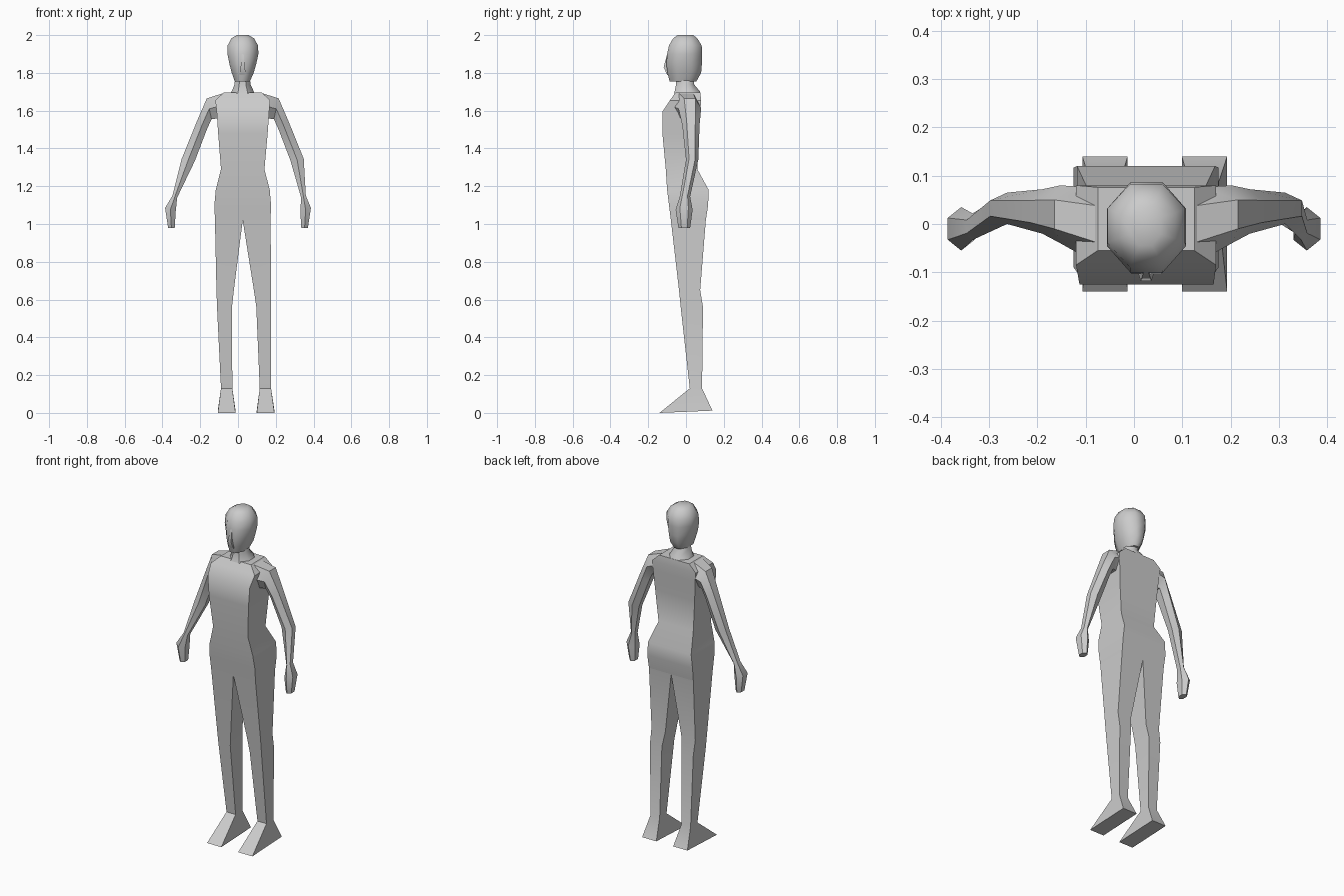
import bpy, bmesh
from math import cos, sin, pi, radians


def ring(n, outer, inner, y0, y1, zf=0.0):
    """n-sided section; outer/inner are (x, z) ends, y0/y1 its depth, zf lifts the back."""
    angles = [(k + 0.5) * 2 * pi / n for k in range(n)]
    mc, ms = max(map(cos, angles)), max(map(sin, angles))
    pts = []
    for a in angles:
        t, s = (1 + cos(a) / mc) / 2, (1 + sin(a) / ms) / 2
        pts.append((outer[0] + (inner[0] - outer[0]) * t,
                    y0 + (y1 - y0) * s,
                    outer[1] + (inner[1] - outer[1]) * t + zf * s))
    return pts


def loft(name, rings, angle=40):
    bm = bmesh.new()
    vs = [[bm.verts.new(p) for p in r] for r in rings]
    n = len(vs[0])
    for a, b in zip(vs, vs[1:]):
        for i in range(n):
            bm.faces.new((a[i], a[(i + 1) % n], b[(i + 1) % n], b[i]))
    bm.faces.new(vs[0])
    bm.faces.new(vs[-1])
    bmesh.ops.recalc_face_normals(bm, faces=bm.faces)
    me = bpy.data.meshes.new(name)
    bm.to_mesh(me)
    bm.free()
    ob = bpy.data.objects.new(name, me)
    bpy.context.collection.objects.link(ob)
    bpy.ops.object.select_all(action='DESELECT')
    ob.select_set(True)
    bpy.context.view_layer.objects.active = ob
    bpy.ops.object.shade_smooth_by_angle(angle=radians(angle))
    return ob


def level(n, secs):
    """Horizontal sections given as (x0, x1, y0, y1, z)."""
    return [ring(n, (x0, z), (x1, z), y0, y1) for x0, x1, y0, y1, z in secs]


def mirrored(rings, shifts):
    """Mirror in x, moving each ring by its own amount (the pose is slightly uneven)."""
    return [[(-x + s, y, z) for x, y, z in r] for r, s in zip(rings, shifts)]


# Torso
loft("torso", level(4, [
    (-0.122, 0.172, -0.08, 0.105, 1.02),
    (-0.125, 0.175, -0.09, 0.117, 1.10),
    (-0.118, 0.168, -0.10, 0.12, 1.18),
    (-0.09, 0.14, -0.107, 0.06, 1.29),
    (-0.105, 0.157, -0.125, 0.068, 1.48),
    (-0.113, 0.165, -0.125, 0.076, 1.595),
    (-0.12, 0.17, -0.085, 0.08, 1.655),
    (-0.075, 0.125, -0.055, 0.076, 1.697)]))

# Legs with wedge feet
leg = level(4, [
    (-0.122, 0.025, -0.08, 0.105, 1.02),
    (-0.114, -0.022, -0.037, 0.075, 0.65),
    (-0.111, -0.032, -0.028, 0.09, 0.56),
    (-0.09, -0.03, 0.02, 0.085, 0.13)])
leg.append(ring(4, (-0.107, 0.0), (-0.013, 0.0), -0.14, 0.14, 0.012))
loft("right_leg", leg)
loft("left_leg", mirrored(leg, (0.05, 0.062, 0.065, 0.085, 0.086)))

# Arms with simple mitten hands
arm = [ring(6, o, i, y0, y1) for o, i, y0, y1 in [
    ((-0.08, 1.692), (-0.10, 1.56), -0.075, 0.076),
    ((-0.165, 1.665), (-0.14, 1.555), -0.04, 0.08),
    ((-0.215, 1.55), (-0.165, 1.50), -0.02, 0.072),
    ((-0.298, 1.345), (-0.228, 1.335), 0.0, 0.065),
    ((-0.347, 1.15), (-0.322, 1.14), -0.033, 0.022),
    ((-0.386, 1.085), (-0.33, 1.065), -0.055, 0.035),
    ((-0.37, 0.98), (-0.335, 0.98), -0.04, 0.022)]]
loft("right_arm", arm)
loft("left_arm", mirrored(arm, (0.05, 0.05, 0.05, 0.05, 0.012, 0, 0)))

# Neck flaring onto the shoulders
loft("neck", level(8, [
    (-0.04, 0.09, -0.065, 0.076, 1.69),
    (-0.033, 0.083, -0.06, 0.073, 1.703),
    (-0.018, 0.066, -0.052, 0.042, 1.74),
    (-0.015, 0.063, -0.052, 0.042, 1.78)]))

# Head
loft("head", level(8, [
    (-0.017, 0.063, -0.087, 0.055, 1.755),
    (-0.033, 0.083, -0.098, 0.08, 1.80),
    (-0.045, 0.096, -0.104, 0.084, 1.845),
    (-0.056, 0.108, -0.10, 0.086, 1.90),
    (-0.055, 0.106, -0.09, 0.083, 1.945),
    (-0.035, 0.085, -0.068, 0.06, 1.983),
    (-0.006, 0.056, -0.045, 0.038, 2.0)]), 60)

# Nose
loft("nose", level(4, [
    (0.008, 0.042, -0.10, -0.09, 1.79),
    (0.014, 0.036, -0.118, -0.09, 1.83),
    (0.02, 0.03, -0.1, -0.09, 1.90)]))
